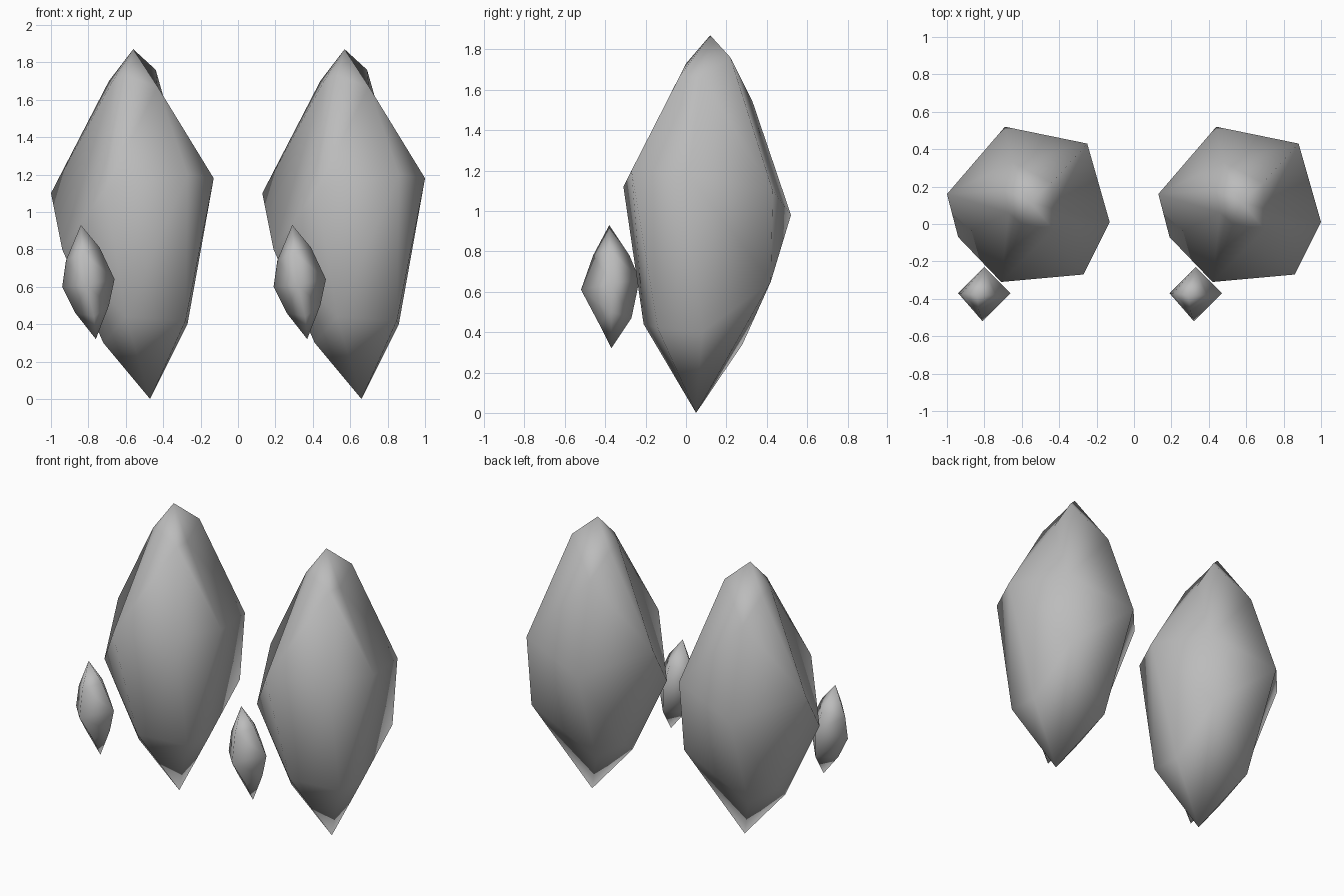
import bpy
import bmesh

cube = bpy.data.objects.get("Cube")
if cube:
    bpy.data.objects.remove(cube, do_unlink=True)

# Single stone colour
stone = bpy.data.materials.new("grey_stone")
stone.use_nodes = True
colour = (0.5, 0.5, 0.5, 1)
stone.diffuse_color = colour
stone.node_tree.nodes["Principled BSDF"].inputs["Base Color"].default_value = colour


def build_crystal(name, top, rings, bottom):
    """Skin a pointed crystal over irregular rings, listed from top to bottom."""
    bm = bmesh.new()
    top_vert = bm.verts.new(top)
    bottom_vert = bm.verts.new(bottom)
    loops = [[bm.verts.new(point) for point in ring] for ring in rings]
    count = len(loops[0])
    for i in range(count):
        j = (i + 1) % count
        bm.faces.new((top_vert, loops[0][i], loops[0][j]))
        for upper, lower in zip(loops, loops[1:]):
            bm.faces.new((upper[i], lower[i], lower[j], upper[j]))
        bm.faces.new((bottom_vert, loops[-1][j], loops[-1][i]))
    bmesh.ops.triangulate(bm, faces=bm.faces[:], quad_method="SHORT_EDGE")
    bmesh.ops.recalc_face_normals(bm, faces=bm.faces[:])
    for face in bm.faces:
        face.smooth = True
    mesh = bpy.data.meshes.new(name)
    bm.to_mesh(mesh)
    bm.free()
    mesh.materials.append(stone)
    crystal = bpy.data.objects.new(name, mesh)
    bpy.context.collection.objects.link(crystal)
    return crystal


# Large crystal: shoulder, waist and lower rings
shoulder = [(-.69, .18, 1.7), (-.65, .33, 1.54), (-.44, .22, 1.76), (-.43, .08, 1.66),
            (-.43, -.03, 1.67), (-.6, 0, 1.73), (-.67, .06, 1.7)]
waist = [(-1, .16, 1.1), (-.69, .52, .98), (-.25, .43, 1.1), (-.13, .01, 1.18),
         (-.27, -.27, 1.2), (-.71, -.31, 1.12), (-.94, -.07, .8)]
foot = [(-.75, .12, .4), (-.66, .28, .34), (-.28, .42, .65), (-.27, .08, .4),
        (-.28, -.14, .42), (-.6, -.21, .44), (-.72, -.02, .3)]
large = build_crystal("large_crystal_right", (-.56, .12, 1.87),
                      [shoulder, waist, foot], (-.47, .05, 0))

# Small crystal: four-sided shard in front
shard_upper = [(-.92, -.37, .74), (-.81, -.28, .78), (-.74, -.38, .81), (-.83, -.46, .78)]
shard_waist = [(-.94, -.37, .6), (-.8, -.23, .66), (-.66, -.37, .64), (-.81, -.52, .61)]
shard_lower = [(-.87, -.37, .46), (-.77, -.27, .47), (-.69, -.37, .5), (-.77, -.43, .44)]
small = build_crystal("small_crystal_right", (-.84, -.38, .93),
                      [shard_upper, shard_waist, shard_lower], (-.76, -.37, .32))

# Repeat the pair on the left side
for source in (large, small):
    twin = source.copy()
    twin.name = source.name.replace("right", "left")
    twin.location.x = 1.13
    bpy.context.collection.objects.link(twin)
